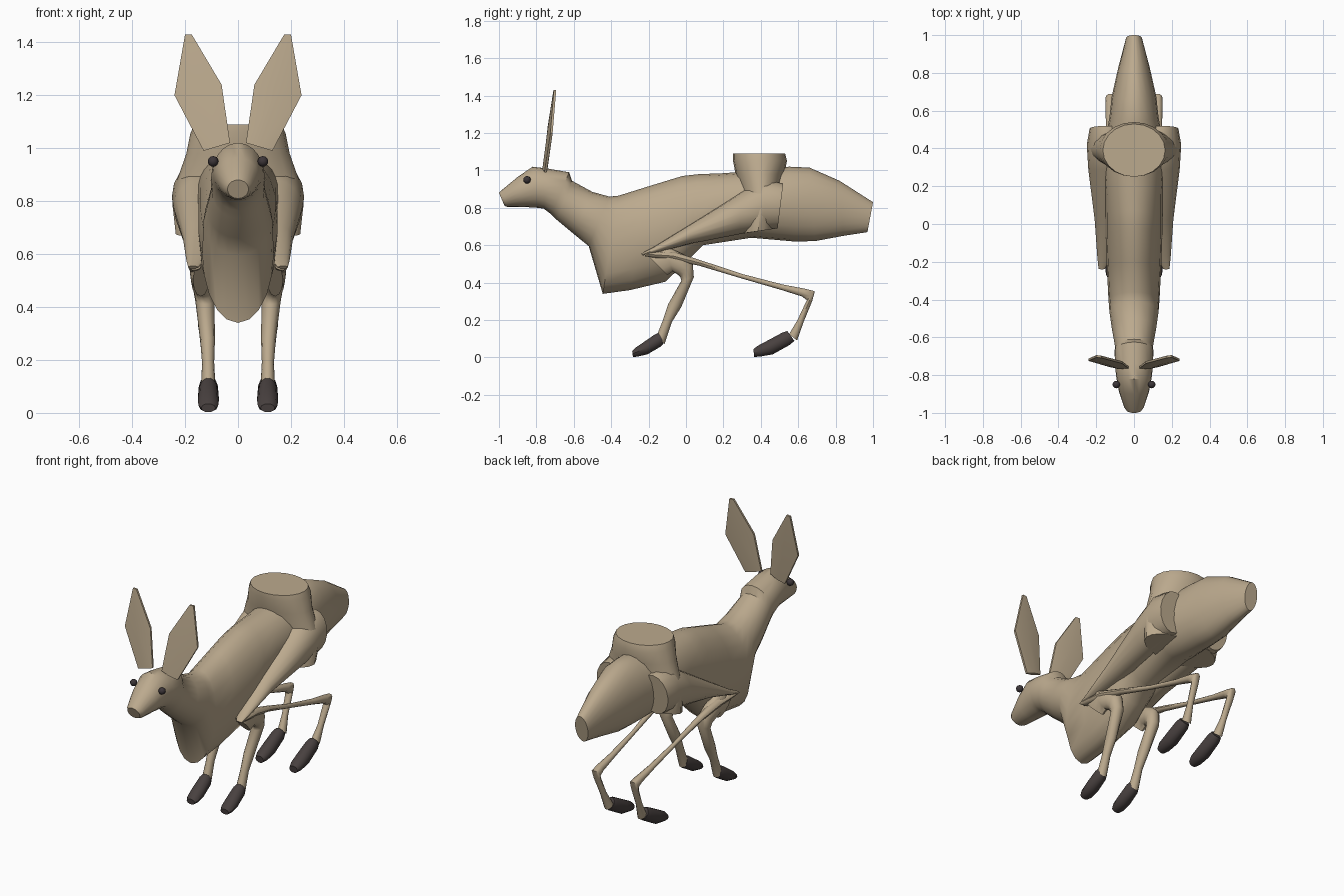
import bpy, bmesh, math
from mathutils import Vector


def material(name, rgb):
    m = bpy.data.materials.new(name)
    m.diffuse_color = (*rgb, 1)
    return m


FUR = material("tan fur", (0.50, 0.40, 0.27))
HOOF = material("dark hoof", (0.065, 0.052, 0.05))
EYE = material("dark eye", (0.045, 0.036, 0.04))


def finish(name, bm, mat, angle=40):
    bmesh.ops.recalc_face_normals(bm, faces=bm.faces)
    me = bpy.data.meshes.new(name)
    bm.to_mesh(me)
    bm.free()
    me.materials.append(mat)
    ob = bpy.data.objects.new(name, me)
    bpy.context.collection.objects.link(ob)
    bpy.ops.object.select_all(action='DESELECT')
    ob.select_set(True)
    bpy.context.view_layer.objects.active = ob
    bpy.ops.object.shade_smooth_by_angle(angle=math.radians(angle))
    return ob


def loft(name, rings, mat=FUR, side=1, n=16):
    """Skin over elliptical rings: (edge y, z, opposite edge y, z, half width, centre x)."""
    bm = bmesh.new()
    loops = []
    for y1, z1, y2, z2, w, x in rings:
        loop = []
        for i in range(n):
            a = math.tau * i / n
            s = math.sin(a) / 2
            loop.append(bm.verts.new((side * x + w * math.cos(a),
                                      (y1 + y2) / 2 + (y1 - y2) * s,
                                      (z1 + z2) / 2 + (z1 - z2) * s)))
        loops.append(loop)
    for a, b in zip(loops, loops[1:]):
        for i in range(n):
            j = (i + 1) % n
            bm.faces.new((a[i], a[j], b[j], b[i]))
    bm.faces.new(loops[0])
    bm.faces.new(loops[-1])
    return finish(name, bm, mat)


# Head, neck, torso and tail in one skin
loft("body", [
    (-1.00, .88, -.97, .81, .040, 0),
    (-.985, .895, -.955, .805, .052, 0),
    (-.90, .965, -.87, .805, .080, 0),
    (-.82, 1.02, -.79, .80, .095, 0),
    (-.74, 1.01, -.76, .795, .100, 0),
    (-.625, .99, -.72, .765, .103, 0),
    (-.61, .945, -.69, .735, .100, 0),
    (-.50, .885, -.60, .66, .118, 0),
    (-.41, .86, -.52, .595, .130, 0),
    (-.36, .865, -.445, .34, .135, 0),
    (-.20, .915, -.30, .36, .143, 0),
    (-.02, .97, -.11, .405, .150, 0),
    (.07, .98, 0.0, .51, .150, 0),
    (.20, .985, .09, .60, .150, 0),
    (.40, 1.00, .35, .64, .165, 0),
    (.55, 1.02, .58, .62, .130, 0),
    (.66, 1.015, .69, .622, .118, 0),
    (.82, .945, .84, .65, .083, 0),
    (1.00, .83, .97, .67, .042, 0)], n=20)

# Flat-topped rump hump
loft("rump", [
    (.25, 1.09, .53, 1.09, .165, 0),
    (.25, 1.06, .54, 1.05, .180, 0),
    (.265, .98, .525, .98, .195, 0),
    (.29, .88, .51, .88, .230, 0),
    (.30, .79, .50, .79, .248, 0),
    (.28, .66, .49, .69, .235, 0)], n=20)

for side, label in ((1, "left"), (-1, "right")):
    # Folded hind thigh reaching forward to the knee
    loft(label + "_thigh", [
        (.52, .93, .49, .69, .09, .145),
        (.42, .95, .42, .68, .108, .142),
        (.29, .88, .29, .66, .100, .142),
        (.02, .71, .02, .607, .070, .138),
        (-.17, .592, -.16, .56, .040, .155),
        (-.24, .555, -.23, .545, .018, .170)], side=side)
    # Slim hind shank, hock and cannon
    loft(label + "_hind_leg", [
        (-.22, .565, -.22, .54, .025, .165),
        (-.06, .565, -.08, .52, .028, .155),
        (.08, .52, .07, .49, .020, .145),
        (.30, .447, .29, .424, .012, .135),
        (.52, .39, .51, .36, .018, .130),
        (.64, .368, .62, .325, .024, .128),
        (.69, .355, .645, .305, .025, .126),
        (.675, .30, .64, .295, .022, .124),
        (.63, .19, .595, .20, .017, .118),
        (.595, .09, .55, .125, .025, .110)], side=side, n=10)
    # Foreleg
    loft(label + "_foreleg", [
        (-.22, .56, -.10, .44, .030, .140),
        (-.12, .60, -.07, .46, .042, .140),
        (-.01, .55, -.04, .44, .042, .135),
        (.035, .51, -.03, .43, .040, .130),
        (.042, .43, -.025, .41, .036, .125),
        (-.025, .27, -.095, .285, .028, .115),
        (-.075, .19, -.125, .195, .023, .113),
        (-.115, .07, -.155, .12, .027, .112)], side=side, n=12)
    # Hooves: same slanted wedge at both ends
    for part, y, z in (("front", -.12, -.01), ("hind", .575, 0)):
        k = .78 if part == "front" else 1.0
        loft(label + "_" + part + "_hoof", [
            (y - .035 * k, .143 + z, y + .005 * k, .088 + z, .028, .112),
            (y - .06 * k, .135 + z, y - .015 * k, .068 + z, .036, .112),
            (y - .14 * k, .092 + z, y - .11 * k, .015, .040, .112),
            (y - .195 * k, .062 + z, y - .18 * k, .003, .037, .112),
            (y - .215 * k, .045 + z, y - .21 * k, .002, .027, .112)],
            mat=HOOF, side=side, n=10)

    # Tall angular ear with a shallow ridge
    bm = bmesh.new()
    outline = [(.03, 1.02), (.13, .99), (.24, 1.20),
               (.20, 1.43), (.175, 1.43), (.062, 1.24)]

    def ear_point(x, z, t):
        return bm.verts.new(Vector((side * x, -.755 + .10 * (z - 1) + .10 * (x - .08) + t, z)))

    rims = [[ear_point(x, z, t) for x, z in outline] for t in (-.006, .006)]
    for rim, t in zip(rims, (-.014, .014)):
        mid, low = ear_point(.151, 1.22, t), ear_point(.08, 1.005, t)
        a, b, c, d, e, f = rim
        for face in ((a, low, mid, f), (low, b, c, mid), (mid, c, d), (mid, d, e), (mid, e, f)):
            bm.faces.new(face)
    bm.verts.ensure_lookup_table()
    for i in range(1, 6):
        j = (i + 1) % 6
        bm.faces.new((rims[0][i], rims[0][j], rims[1][j], rims[1][i]))
    bmesh.ops.holes_fill(bm, edges=[e for e in bm.edges if e.is_boundary], sides=0)
    finish(label + "_ear", bm, FUR, 30)

    # Bead eye
    bm = bmesh.new()
    bmesh.ops.create_uvsphere(bm, u_segments=12, v_segments=8, radius=.02)
    bmesh.ops.translate(bm, verts=bm.verts, vec=(side * .094, -.85, .95))
    finish(label + "_eye", bm, EYE, 60)
